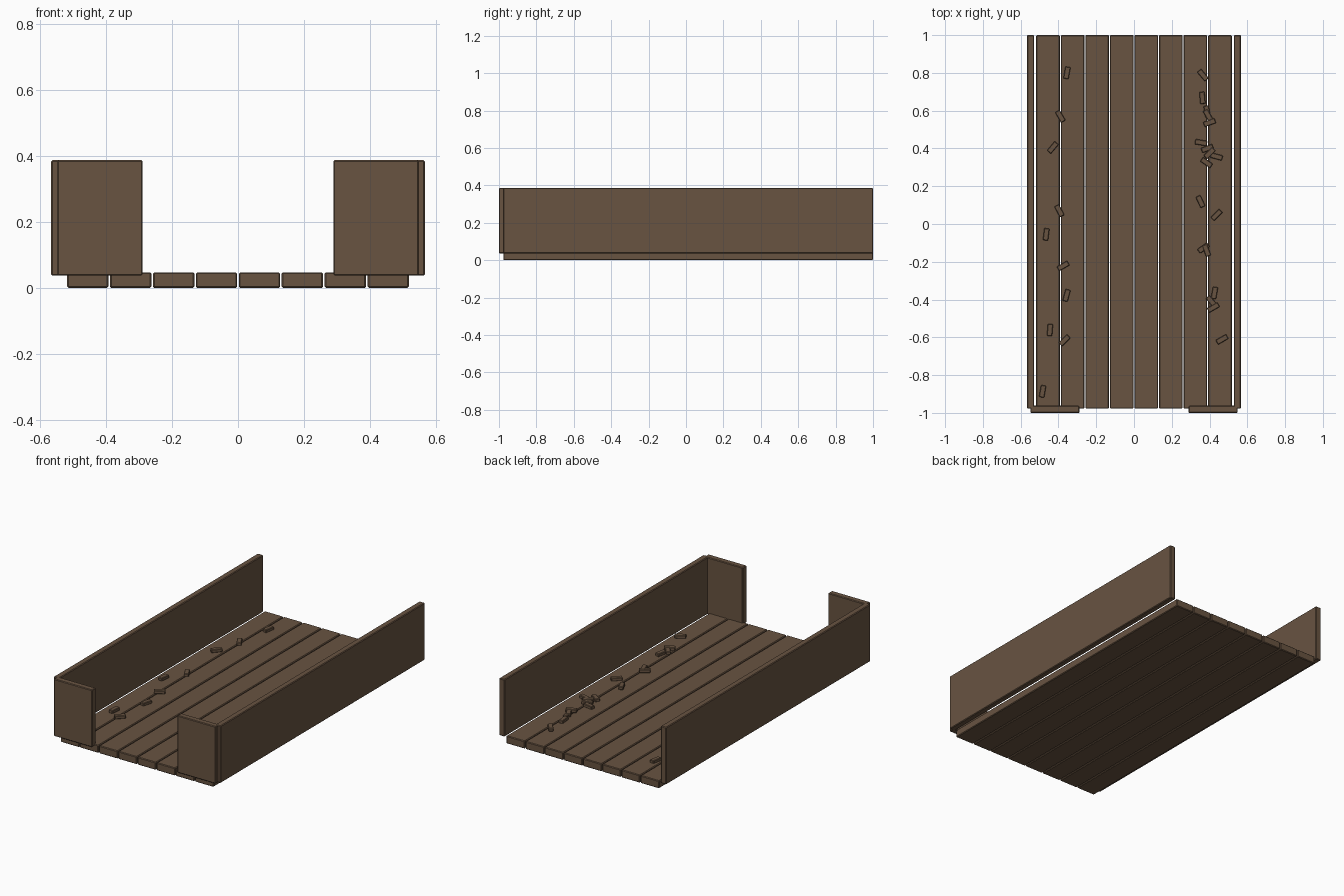
import bpy, math

wood = bpy.data.materials.new("brown wood")
wood.diffuse_color = (0.138, 0.087, 0.053, 1)


def board(name, x, y, z, bevel=0.004, angle=0.0):
    """Bevelled box from (min, max) ranges, turned about its own centre."""
    bpy.ops.mesh.primitive_cube_add(size=1)
    ob = bpy.context.object
    ob.name = name
    ob.location = [(a + b) / 2 for a, b in (x, y, z)]
    ob.scale = [b - a for a, b in (x, y, z)]
    bpy.ops.object.transform_apply(location=False, rotation=False, scale=True)
    ob.rotation_euler.z = math.radians(angle)
    mod = ob.modifiers.new("edge", 'BEVEL')
    mod.width = bevel
    mod.segments = 1
    ob.data.materials.append(wood)
    return ob


# Floor planks
for i in range(8):
    cx = (i - 3.5) * 0.13
    board(f"floor_plank_{i + 1}", (cx - 0.0625, cx + 0.0625), (-0.977, 1.0), (0, 0.047))

# Side walls and front end panels, mirrored left and right
for side, s in (("left", -1), ("right", 1)):
    board(f"{side}_wall", sorted((s * 0.529, s * 0.566)), (-0.977, 1.0), (0.037, 0.387))
    board(f"{side}_front_panel", sorted((s * 0.289, s * 0.548)), (-1.0, -0.962), (0.037, 0.387))

# Loose wood chips on the floor: x, y, heading in degrees
chips = [
    # left row
    (-.355, .80, 80), (-.39, .57, 120), (-.43, .405, 50), (-.395, .07, 118),
    (-.465, -.055, 83), (-.375, -.222, 30), (-.357, -.378, 75), (-.445, -.561, 85),
    (-.368, -.616, 45), (-.484, -.886, 80),
    # right row
    (.365, .788, 130), (.362, .668, 95), (.387, .595, 100), (.392, .575, 120),
    (.40, .537, 20), (.355, .431, 170), (.388, .40, 20), (.40, .375, 45),
    (.384, .325, 145), (.437, .357, 165), (.352, .119, 115), (.437, .048, 45),
    (.368, -.127, 35), (.384, -.14, 110), (.426, -.365, 80), (.41, -.41, 130),
    (.42, -.442, 30), (.466, -.611, 30),
]
for i, (x, y, a) in enumerate(chips):
    lift = 0.002 * (i % 3)
    board(f"wood_chip_{i + 1}", (x - 0.032, x + 0.032), (y - 0.014, y + 0.014),
          (0.045 + lift, 0.065 + lift), 0.003, a)
